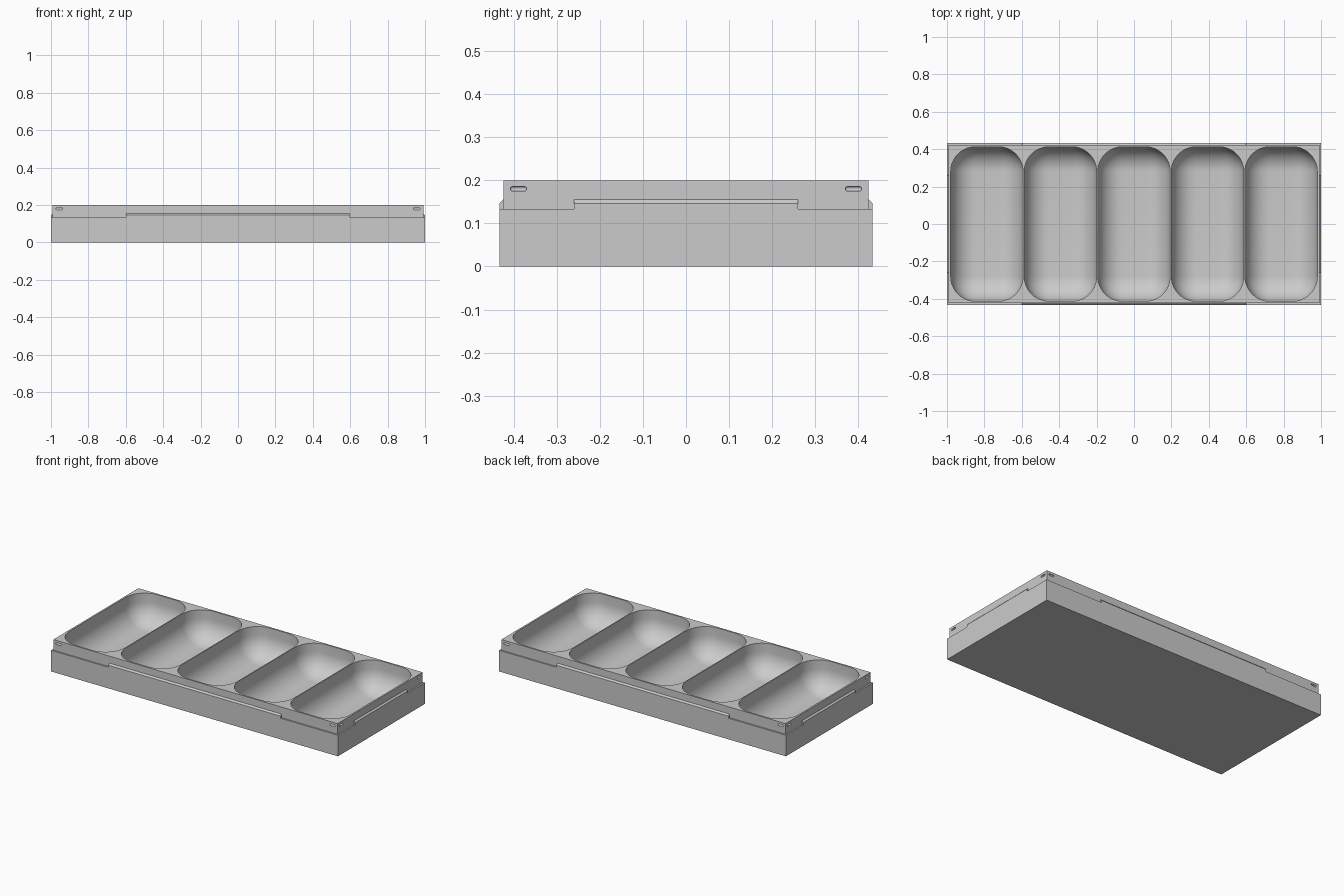
import bpy, bmesh, math
from mathutils import Matrix, Vector

cube = bpy.data.objects.get("Cube")
if cube:
    bpy.data.objects.remove(cube, do_unlink=True)

U = 1 / 150                      # wall thickness
BASE = Vector((1.0, 0.433))      # half size of the lower body
RIM = BASE - Vector((2 * U, 2 * U))
STEP, TOP, FLOOR = 0.133, 0.2, 0.0133

grey = bpy.data.materials.new("plain grey")
grey.use_nodes = True
grey.diffuse_color = (0.6, 0.6, 0.6, 1)
grey.node_tree.nodes["Principled BSDF"].inputs["Base Color"].default_value = grey.diffuse_color


def finish(name, bm, helper=False):
    bmesh.ops.recalc_face_normals(bm, faces=bm.faces)
    mesh = bpy.data.meshes.new(name)
    bm.to_mesh(mesh)
    bm.free()
    mesh.materials.append(grey)
    obj = bpy.data.objects.new(name, mesh)
    bpy.context.collection.objects.link(obj)
    obj.hide_render = helper
    return obj


def box(bm, lo, hi):
    lo, hi = Vector(lo), Vector(hi)
    m = Matrix.Translation((lo + hi) / 2) @ Matrix.Diagonal((*(hi - lo), 1))
    return bmesh.ops.create_cube(bm, size=1, matrix=m)["verts"]


def rounded_box(name, lo, hi, radius, segments):
    bm = bmesh.new()
    box(bm, lo, hi)
    bmesh.ops.bevel(bm, geom=bm.edges[:], offset=radius, segments=segments,
                    profile=0.5, affect='EDGES')
    return finish(name, bm, True)


def ledge(name, side, half):
    """Chamfered strip along one side; side is the outward direction."""
    side = Vector(side)
    along = Vector((-side.y, side.x))
    out = abs(side.dot(BASE))
    wall = out - 2 * U
    profile = [(wall - U / 2, STEP - 0.03), (out, STEP - 0.03), (out, STEP + 2 * U),
               (wall, STEP + 4 * U), (wall - U / 2, STEP + 4 * U)]
    bm = bmesh.new()
    verts = [bm.verts.new((*(side * d - along * half), z)) for d, z in profile]
    face = bm.faces.new(verts)
    ext = bmesh.ops.extrude_face_region(bm, geom=[face])["geom"]
    moved = [v for v in ext if isinstance(v, bmesh.types.BMVert)]
    bmesh.ops.translate(bm, verts=moved, vec=(*(along * 2 * half), 0))
    return finish(name, bm, True)


# Stepped body
bm = bmesh.new()
box(bm, (-BASE.x, -BASE.y, 0), (BASE.x, BASE.y, STEP))
top = max(bm.faces, key=lambda f: f.calc_center_median().z)
bmesh.ops.inset_region(bm, faces=[top], thickness=2 * U)
ext = bmesh.ops.extrude_face_region(bm, geom=[top])["geom"]
bmesh.ops.translate(bm, verts=[v for v in ext if isinstance(v, bmesh.types.BMVert)],
                    vec=(0, 0, TOP - STEP))
if top.is_valid:
    bm.faces.remove(top)
tray = finish("tray", bm)

# Lid ledges on the four sides
tools = []
for name, side, half in (("front", (0, -1), 0.6), ("back", (0, 1), 0.6),
                         ("left", (1, 0), 0.26), ("right", (-1, 0), 0.26)):
    tools.append((ledge(name + "_ledge", side, half), 'UNION'))

# Five scooped compartments
width = (2 * RIM.x - 6 * U) / 5
for i in range(5):
    x = (i - 2) * (width + U)
    tools.append((rounded_box("compartment_cutter", (x - width / 2, U - RIM.y, FLOOR),
                              (x + width / 2, RIM.y - U, 0.6), 0.133, 12), 'DIFFERENCE'))

# Snap notches near every corner
for sx in (-1, 1):
    for sy in (-1, 1):
        for axis in (0, 1):
            centre = Vector((sx * RIM.x, sy * RIM.y, 0.18))
            centre[axis] -= (sx, sy)[axis] * 0.031
            size = Vector((U, U, U))
            size[axis] = 0.02
            tools.append((rounded_box("notch_cutter", centre - size, centre + size,
                                      U * 0.98, 4), 'DIFFERENCE'))

# Apply the cuts and remove the helpers
for tool, operation in tools:
    mod = tray.modifiers.new(tool.name, 'BOOLEAN')
    mod.object, mod.operation, mod.solver = tool, operation, 'EXACT'
bpy.context.view_layer.update()
graph = bpy.context.evaluated_depsgraph_get()
result = bpy.data.meshes.new_from_object(tray.evaluated_get(graph))
tray.modifiers.clear()
tray.data = result
for tool, _ in tools:
    bpy.data.objects.remove(tool, do_unlink=True)

bpy.ops.object.select_all(action='DESELECT')
tray.select_set(True)
bpy.context.view_layer.objects.active = tray
bpy.ops.object.shade_smooth_by_angle(angle=math.radians(30))
